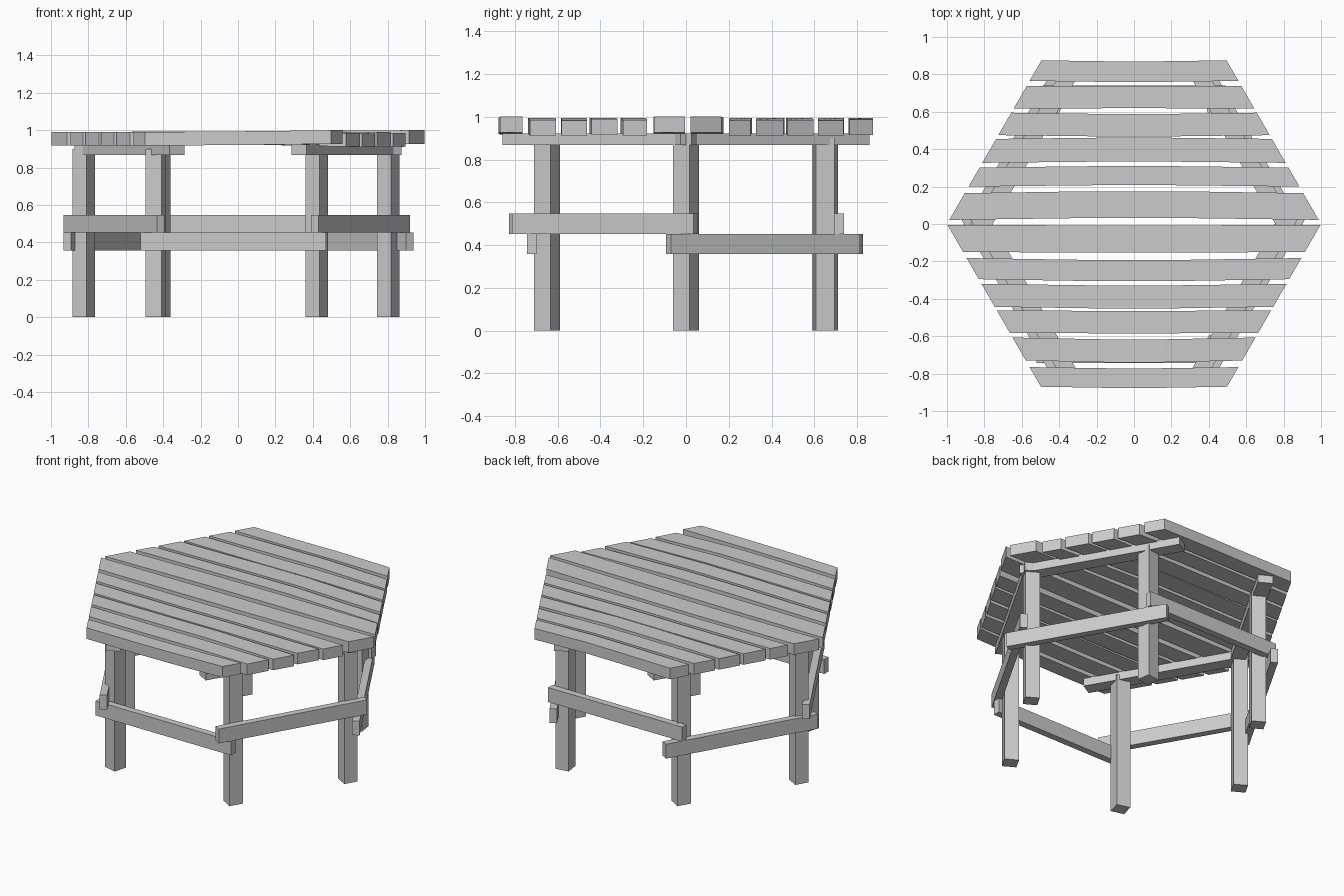
import bpy, bmesh, random
from math import radians, cos, sin
from mathutils import Matrix, Vector

random.seed(4)
cube = bpy.data.objects.get("Cube")
if cube:
    bpy.data.objects.remove(cube, do_unlink=True)

wood = bpy.data.materials.new("grey wood")
wood.use_nodes = True
GREY = (0.6, 0.6, 0.6, 1)
wood.diffuse_color = GREY
wood.node_tree.nodes["Principled BSDF"].inputs["Base Color"].default_value = GREY


def finish(bm, name):
    bmesh.ops.recalc_face_normals(bm, faces=bm.faces)
    mesh = bpy.data.meshes.new(name)
    bm.to_mesh(mesh)
    bm.free()
    mesh.materials.append(wood)
    obj = bpy.data.objects.new(name, mesh)
    bpy.context.collection.objects.link(obj)
    return obj


def beam(name, centre, size, angle):
    """Box whose local x axis is turned by an angle about z."""
    bm = bmesh.new()
    bmesh.ops.create_cube(bm, size=1)
    bm.transform(Matrix.Translation(centre) @ Matrix.Rotation(radians(angle), 4, 'Z')
                 @ Matrix.Diagonal((*size, 1)))
    return finish(bm, name)


def edge_beam(name, normal, apothem, shift, z, size):
    """Beam lying along the hexagon side that faces the given direction."""
    a = radians(normal)
    out, along = Vector((cos(a), sin(a), 0)), Vector((-sin(a), cos(a), 0))
    centre = out * apothem + along * shift
    centre.z = z
    return beam(name, centre, size, normal + 90)


def slat(name, y0, y1, top_right):
    """Slightly warped board, its ends cut to the hexagon outline."""
    bm = bmesh.new()
    bend = random.uniform(-0.012, 0.012)
    thick = 0.073
    rings = []
    for t, top in ((-1, 0.99), (-0.25, 0.993), (0.25, 0.995), (1, top_right)):
        dy = 0 if abs(t) == 1 else bend
        ring = []
        for y, z in ((y0, top - thick), (y1, top - thick), (y1, top), (y0, top)):
            x = t * (1 - abs(y) / 1.732)
            ring.append(bm.verts.new((x, y + dy, z)))
        rings.append(ring)
    for a, b in zip(rings, rings[1:]):
        for i in range(4):
            j = (i + 1) % 4
            bm.faces.new((a[i], a[j], b[j], b[i]))
    bm.faces.new(rings[0])
    bm.faces.new(rings[-1])
    return finish(bm, name)


# Table top boards: front edge, back edge, height of the left end
boards = [(-.87, -.765, 1.0), (-.73, -.607, .985), (-.582, -.462, .983), (-.443, -.32, .99),
          (-.295, -.182, .985), (-.15, -.005, 1.0), (.022, .165, 1.0), (.2, .302, .982),
          (.327, .455, .985), (.475, .595, .985), (.618, .737, .983), (.765, .875, .988)]
for i, (y0, y1, top) in enumerate(boards):
    slat(f"top_slat_{i + 1}", y0, y1, top)

# Legs: position and turn
legs = {"left_leg": (.803, 0, -30), "right_leg": (-.825, 0, -30),
        "front_left_leg": (.42, -.65, -30), "front_right_leg": (-.44, -.65, -15),
        "back_left_leg": (.43, .645, 8), "back_right_leg": (-.42, .65, -30)}
for name, (x, y, turn) in legs.items():
    beam(name, (x, y, .45), (.088, .088, .9), turn)

# Battens under the four slanted sides
for name, normal, shift in (("front_left", -30, -.05), ("front_right", -150, .05),
                            ("back_left", 30, .05), ("back_right", 150, -.05)):
    edge_beam(name + "_batten", normal, .70, shift, .895, (1.02, .09, .055))

# Stretchers on the outside of the legs, alternately high and low
stretchers = (("front", -90, .722, -.025, .405, .99), ("front_left", -30, .757, 0, .5, .98),
              ("back_left", 30, .755, -.02, .405, 1.02), ("back", 90, .717, 0, .5, .98),
              ("back_right", 150, .765, 0, .405, 1.0), ("front_right", -150, .765, 0, .5, 1.0))
for name, normal, apothem, shift, z, length in stretchers:
    edge_beam(name + "_stretcher", normal, apothem, shift, z, (length, .045, .095))
